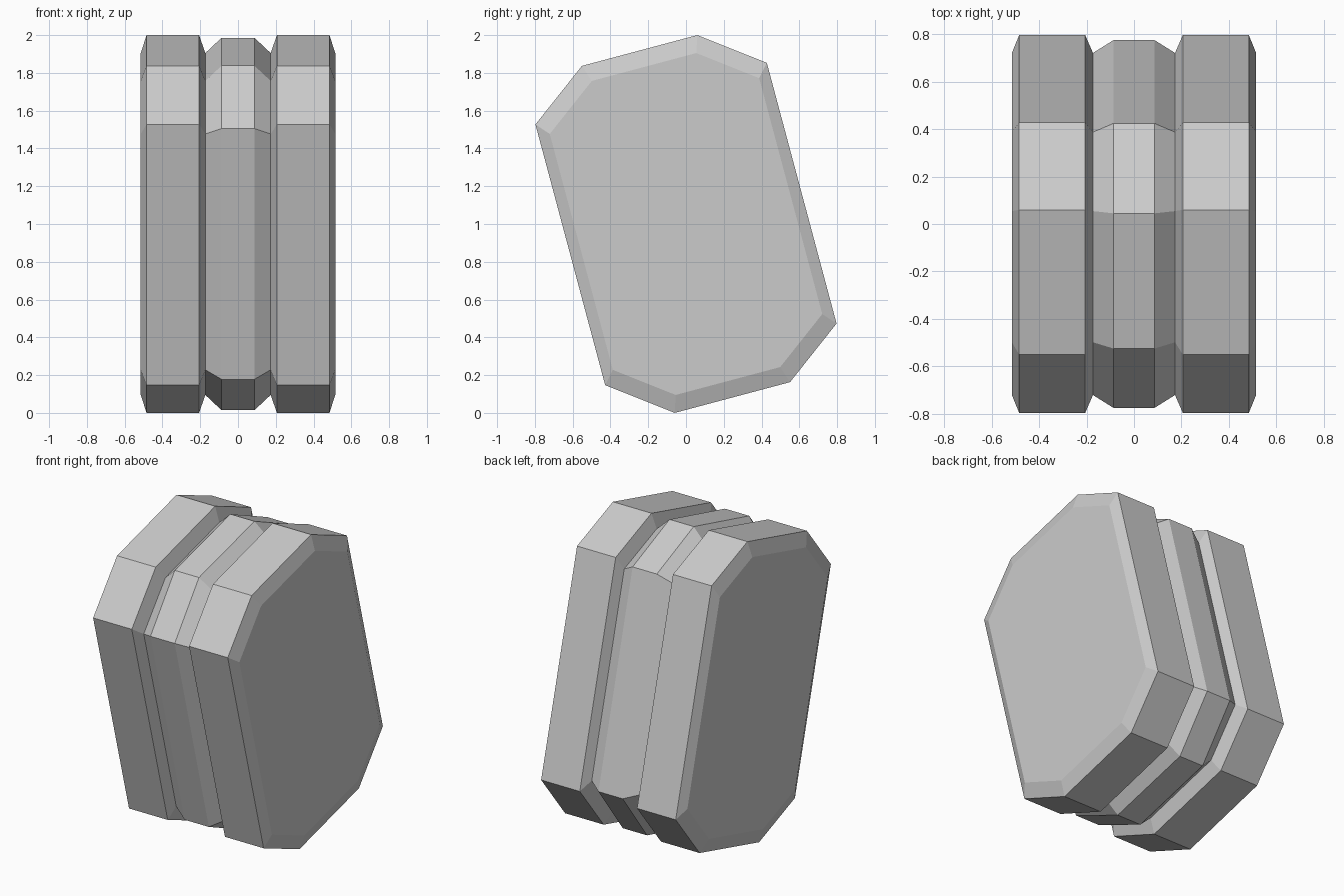
import bpy, bmesh

if "Cube" in bpy.data.objects:
    bpy.data.objects.remove(bpy.data.objects["Cube"])

# Half outlines (y, z from centre); the other half is point-symmetric
OUTER = [(-0.797, 0.527), (-0.551, 0.837), (0.06, 1.0), (0.428, 0.853)]
CORE = [(-0.775, 0.505), (-0.525, 0.838), (0.045, 0.986), (0.424, 0.822)]


def ring(half, scale=1.0):
    pts = half + [(-y, -z) for y, z in half]
    return [(y * scale, z * scale + 1.0) for y, z in pts]


rim, inset, core = ring(OUTER), ring(OUTER, 0.905), ring(CORE)

# Cross-sections from the middle outwards, then mirrored across x
half_sections = [(0.087, core), (0.173, inset), (0.206, rim),
                 (0.484, rim), (0.515, inset)]
sections = [(-x, r) for x, r in reversed(half_sections)] + half_sections

# Loft the grooved block
bm = bmesh.new()
loops = [[bm.verts.new((x, y, z)) for y, z in r] for x, r in sections]
for a, b in zip(loops, loops[1:]):
    for i in range(8):
        j = (i + 1) % 8
        bm.faces.new((a[i], a[j], b[j], b[i]))
bm.faces.new(loops[0])
bm.faces.new(loops[-1])
bmesh.ops.recalc_face_normals(bm, faces=bm.faces[:])

mesh = bpy.data.meshes.new("grooved_block")
bm.to_mesh(mesh)
bm.free()
bpy.context.collection.objects.link(bpy.data.objects.new("grooved_block", mesh))
